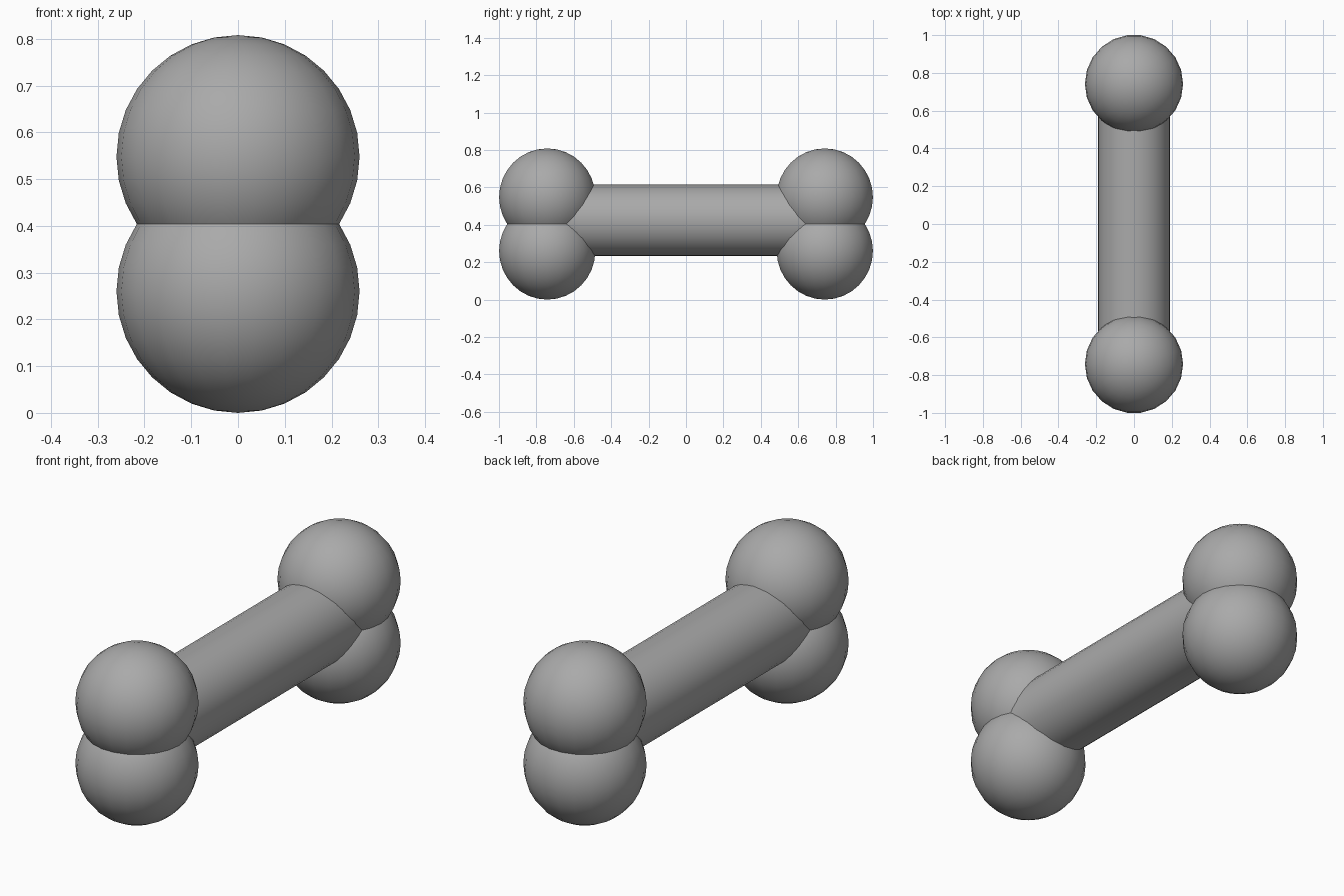
import bpy
import math

cube = bpy.data.objects.get("Cube")
if cube:
    bpy.data.objects.remove(cube, do_unlink=True)

# Single grey colour
grey = bpy.data.materials.new("grey")
grey.use_nodes = True
colour = (0.4, 0.4, 0.4, 1)
grey.diffuse_color = colour
grey.node_tree.nodes["Principled BSDF"].inputs["Base Color"].default_value = colour

KNOB_RADIUS = 0.26
KNOB_Y = 0.742
LOWER_Z, UPPER_Z = 0.26, 0.548
SHAFT_RADIUS, SHAFT_Z = 0.191, 0.423


def finish(name):
    obj = bpy.context.object
    obj.name = name
    obj.data.materials.append(grey)
    bpy.ops.object.shade_smooth_by_angle(angle=math.radians(40))


# Two overlapping round knobs at each end
for end, side in (("front", -1), ("back", 1)):
    for level, z in (("lower", LOWER_Z), ("upper", UPPER_Z)):
        bpy.ops.mesh.primitive_uv_sphere_add(
            segments=22, ring_count=16, radius=KNOB_RADIUS,
            location=(0, side * KNOB_Y, z), rotation=(0, 0, math.pi / 2))
        finish(f"{end}_{level}_knob")

# Round shaft joining the knobs
bpy.ops.mesh.primitive_cylinder_add(
    vertices=32, radius=SHAFT_RADIUS, depth=2 * KNOB_Y,
    location=(0, 0, SHAFT_Z), rotation=(math.pi / 2, 0, 0))
finish("shaft")
